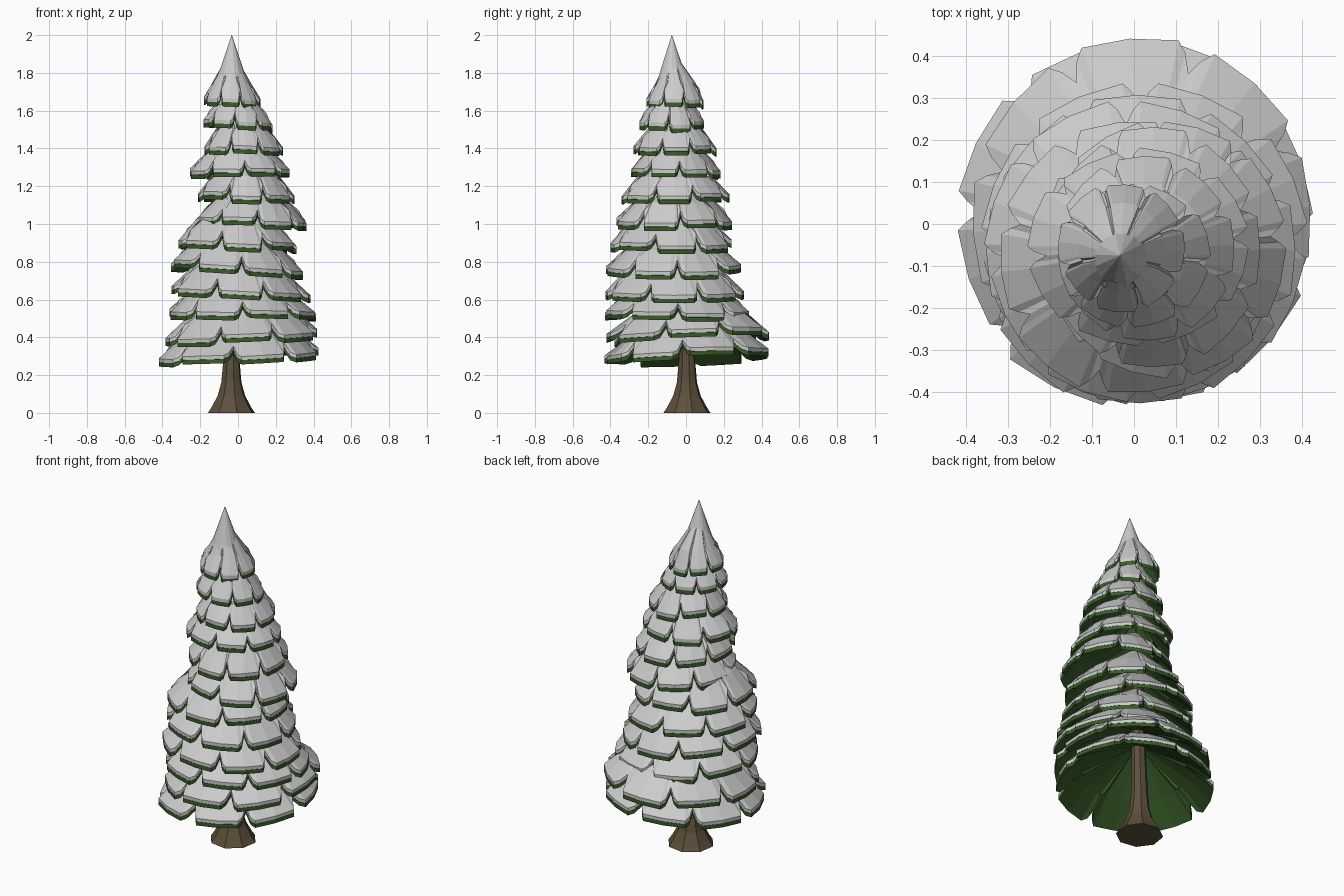
import bpy, bmesh, math, random

if "Cube" in bpy.data.objects:
    bpy.data.objects.remove(bpy.data.objects["Cube"])

random.seed(4)
PETALS = 8


def material(name, rgb):
    m = bpy.data.materials.new(name)
    m.diffuse_color = (*rgb, 1)
    m.use_nodes = True
    m.node_tree.nodes["Principled BSDF"].inputs["Base Color"].default_value = m.diffuse_color
    return m


GREEN = material("needle_green", (0.04, 0.105, 0.022))
BROWN = material("bark_brown", (0.11, 0.08, 0.045))


def make(name, rings, mat=None, closed=False, cap=False):
    """Bridge a list of equal-length rings of points; closed joins last to first."""
    bm = bmesh.new()
    vs = [[bm.verts.new(p) for p in r] for r in rings]
    n = len(rings[0])
    pairs = list(zip(vs, vs[1:])) + ([(vs[-1], vs[0])] if closed else [])
    for a, b in pairs:
        for j in range(n):
            k = (j + 1) % n
            bm.faces.new((a[j], a[k], b[k], b[j]))
    if cap:
        bm.faces.new(vs[0])
        bm.faces.new(vs[-1])
    bmesh.ops.recalc_face_normals(bm, faces=bm.faces)
    me = bpy.data.meshes.new(name)
    bm.to_mesh(me)
    bm.free()
    ob = bpy.data.objects.new(name, me)
    bpy.context.collection.objects.link(ob)
    if mat:
        me.materials.append(mat)
    return ob


def axis(z):
    """Slightly leaning centre line of the tree."""
    return -0.035, 0.005 - 0.08 * (z / 2) ** 1.0


# Trunk with flared foot
trunk = []
for z, r in [(0, .128), (.03, .108), (.09, .075), (.16, .055), (.28, .044), (1.2, .025)]:
    cx, cy = axis(max(z - .4, 0))
    trunk.append([(cx + r * math.cos(math.tau * (j + .3) / 8),
                   cy + r * math.sin(math.tau * (j + .3) / 8), z) for j in range(8)])
make("trunk", trunk, BROWN, cap=True)

# Branch tiers: x min, x max, y min, y max, rim height at left, at right
TIERS = [
    (-.43, .43, -.43, .44, .275, .315),
    (-.39, .43, -.42, .44, .385, .42),
    (-.37, .41, -.43, .34, .525, .505),
    (-.36, .38, -.44, .31, .65, .61),
    (-.35, .35, -.42, .29, .78, .735),
    (-.33, .32, -.41, .25, .90, .87),
    (-.22, .37, -.37, .25, 1.01, .995),
    (-.22, .31, -.35, .23, 1.145, 1.13),
    (-.25, .275, -.29, .18, 1.265, 1.26),
    (-.18, .24, -.275, .16, 1.40, 1.38),
    (-.18, .18, -.25, .10, 1.525, 1.51),
    (-.18, .12, -.21, .10, 1.65, 1.635),
]
# One petal outline: angle in the petal, rim radius, rim lift
PETAL = [(0, .85, .055), (.07, .94, .012), (.14, 1, 0), (.5, .99, 0), (.86, 1, 0), (.93, .94, .012)]

for i, (x0, x1, y0, y1, zl, zr) in enumerate(TIERS):
    cx, cy, rx, ry = (x0 + x1) / 2, (y0 + y1) / 2, (x1 - x0) / 2, (y1 - y0) / 2
    zc = (zl + zr) / 2
    ax, ay = axis(zc + .2)
    rise = .27 - .006 * i
    start = -math.pi / 2 + (i % 2) * math.pi / PETALS + random.uniform(-.12, .12)
    rim, mid, top = [], [], []
    for p in range(PETALS):
        grow, drop = random.uniform(.97, 1.02), random.uniform(-.012, .012)
        for t, r, lift in PETAL:
            a = start + math.tau * (p + t) / PETALS
            c, s = math.cos(a), math.sin(a)
            g = 1 if t == 0 else grow
            tilt = (zr - zl) / 2 * c + (.015 * s if i < 2 else 0)
            m = .68 * (.93 if t == 0 else 1)
            rim.append((cx + rx * r * g * c, cy + ry * r * g * s, zc + tilt + lift + drop * (t != 0)))
            mid.append((cx + rx * m * c, cy + ry * m * s, zc + tilt + .42 * rise))
            top.append((ax + .035 * c, ay + .035 * s, zc + rise))

    def layer(hi, lo):
        shift = lambda ring, d: [(x, y, z + d) for x, y, z in ring]
        return [shift(top, hi), shift(mid, hi), shift(rim, hi),
                shift(rim, lo), shift(mid, lo), shift(top, lo)]

    make(f"snow_tier_{i + 1}", layer(.02, .001), closed=True)
    make(f"needle_tier_{i + 1}", layer(0, -.022), GREEN, closed=True)

# Pointed snowy tip with a jagged hem
hem, tip = [], []
for j in range(14):
    a = math.tau * j / 14
    r, z = (.08, 1.765) if j % 2 else (.068, 1.80)
    hem.append((-.033 + r * math.cos(a), -.072 + r * math.sin(a), z))
    tip.append((-.033 + .001 * math.cos(a), -.075 + .001 * math.sin(a), 2.0))
make("snow_tip", [hem, tip], cap=True)
